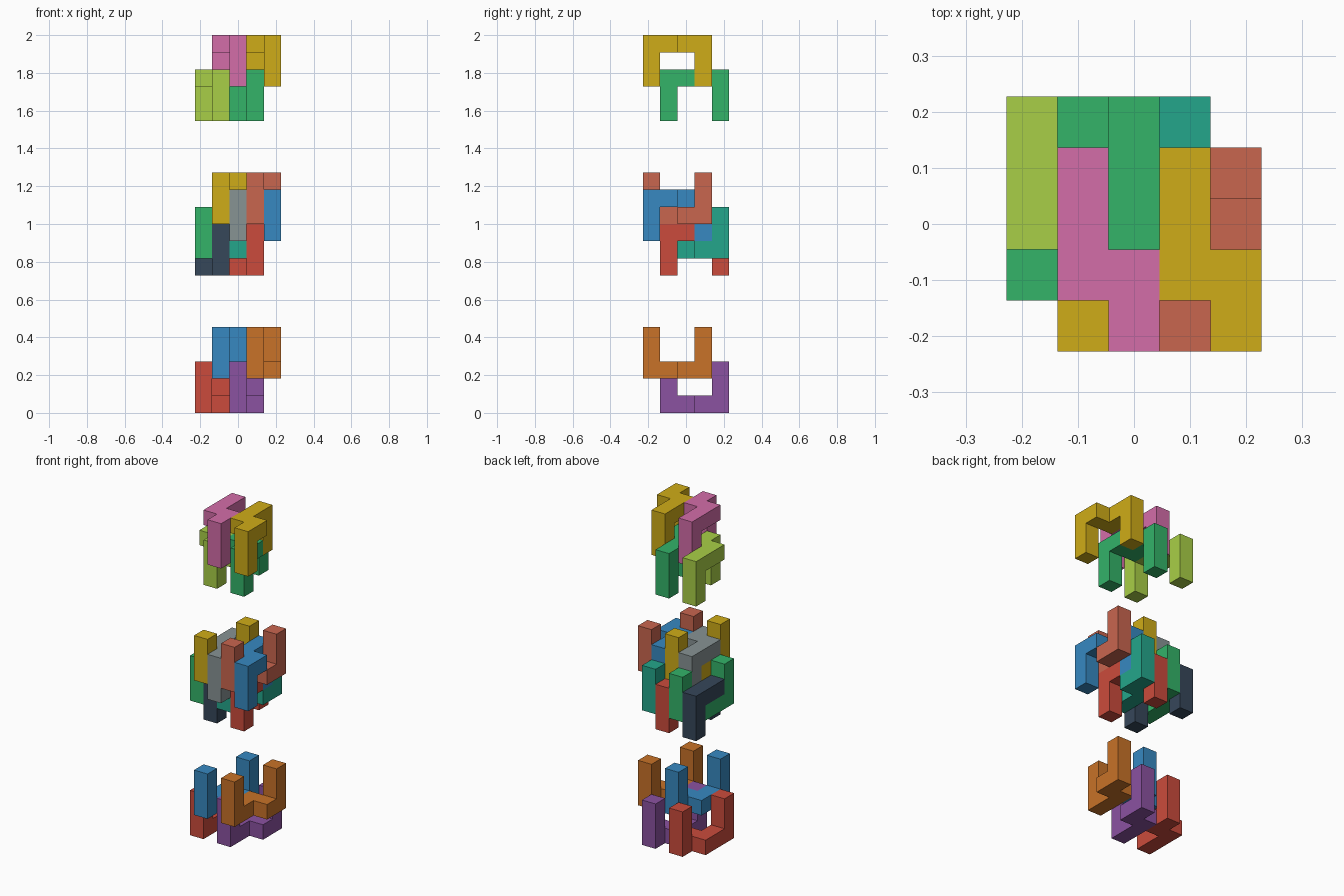
import bpy, bmesh
from mathutils import Vector

if "Cube" in bpy.data.objects:
    bpy.data.objects.remove(bpy.data.objects["Cube"])

U = 2 / 22  # one puzzle cell
# S-shaped bars; a three-cell leg stands on each end
BAR_DOWN = [(1, 0), (1, 1), (0, 1), (0, 2), (0, 3)]
BAR_UP = [(0, 0), (0, 1), (0, 2), (1, 2), (1, 3)]
# the six sides of a cell: outward direction, two in-plane axes
SIDES = []
for axis in range(3):
    for sign in (-1, 1):
        n, a, b = Vector(), Vector(), Vector()
        n[axis] = sign
        a[(axis + 1) % 3] = 1
        b[(axis + 2) % 3] = sign
        SIDES.append((n, a, b))


def hex_colour(h):
    def lin(c):
        return c / 12.92 if c <= 0.04045 else ((c + 0.055) / 1.055) ** 2.4
    return tuple(lin(int(h[i:i + 2], 16) / 255) for i in (0, 2, 4)) + (1,)


def piece(name, legs_up, x, y, z, colour):
    """One burr piece; x, y, z is its lowest grid corner."""
    bar = BAR_UP if legs_up else BAR_DOWN
    bar_z = 0 if legs_up else 2
    cells = {(i, j, bar_z) for i, j in bar}
    for i, j in (bar[0], bar[-1]):
        cells |= {(i, j, k) for k in range(3)}

    bm = bmesh.new()
    origin = Vector((x - 2.5, y - 2.5, z))
    for c in sorted(cells):
        for n, a, b in SIDES:
            if tuple(int(p + q) for p, q in zip(c, n)) in cells:
                continue
            mid = origin + Vector(c) + Vector((0.5, 0.5, 0.5)) + n / 2
            bm.faces.new([bm.verts.new((mid + a * s / 2 + b * t / 2) * U)
                          for s, t in ((-1, -1), (1, -1), (1, 1), (-1, 1))])
    bmesh.ops.remove_doubles(bm, verts=bm.verts, dist=U * 0.01)
    bmesh.ops.dissolve_limit(bm, angle_limit=0.01, verts=bm.verts, edges=bm.edges)
    bmesh.ops.recalc_face_normals(bm, faces=bm.faces)
    me = bpy.data.meshes.new(name)
    bm.to_mesh(me)
    bm.free()
    if colour:
        mat = bpy.data.materials.new(name + "_paint")
        mat.diffuse_color = hex_colour(colour)
        mat.use_nodes = True
        mat.node_tree.nodes["Principled BSDF"].inputs["Base Color"].default_value = mat.diffuse_color
        me.materials.append(mat)
    bpy.context.collection.objects.link(bpy.data.objects.new(name, me))


RED, PURPLE, BLUE, ORANGE = "CB4B3C", "8B52A1", "3789C1", "C87228"
GREEN, TEAL, YELLOW, LIME = "33B369", "24A68B", "CFAC18", "A9CF47"

# bottom group
piece("bottom_red_piece", True, 0, 1, 0, RED)
piece("bottom_purple_piece", True, 2, 1, 0, PURPLE)
piece("bottom_blue_piece", True, 1, 0, 2, BLUE)
piece("bottom_orange_piece", True, 3, 0, 2, ORANGE)
# middle group
piece("middle_dark_piece", False, 0, 1, 8, "36475A")
piece("middle_red_piece", False, 2, 1, 8, RED)
piece("middle_green_piece", True, 0, 1, 9, GREEN)
piece("middle_teal_piece", True, 2, 1, 9, TEAL)
piece("middle_grey_piece", False, 1, 0, 10, "879394")
piece("middle_blue_piece", False, 3, 0, 10, BLUE)
piece("middle_yellow_piece", True, 1, 0, 11, YELLOW)
piece("middle_salmon_piece", True, 3, 0, 11, "C9664F")
# top group
piece("top_lime_piece", False, 0, 1, 17, LIME)
piece("top_green_piece", False, 2, 1, 17, GREEN)
piece("top_pink_piece", False, 1, 0, 19, "D46DA9")
piece("top_yellow_piece", False, 3, 0, 19, YELLOW)
